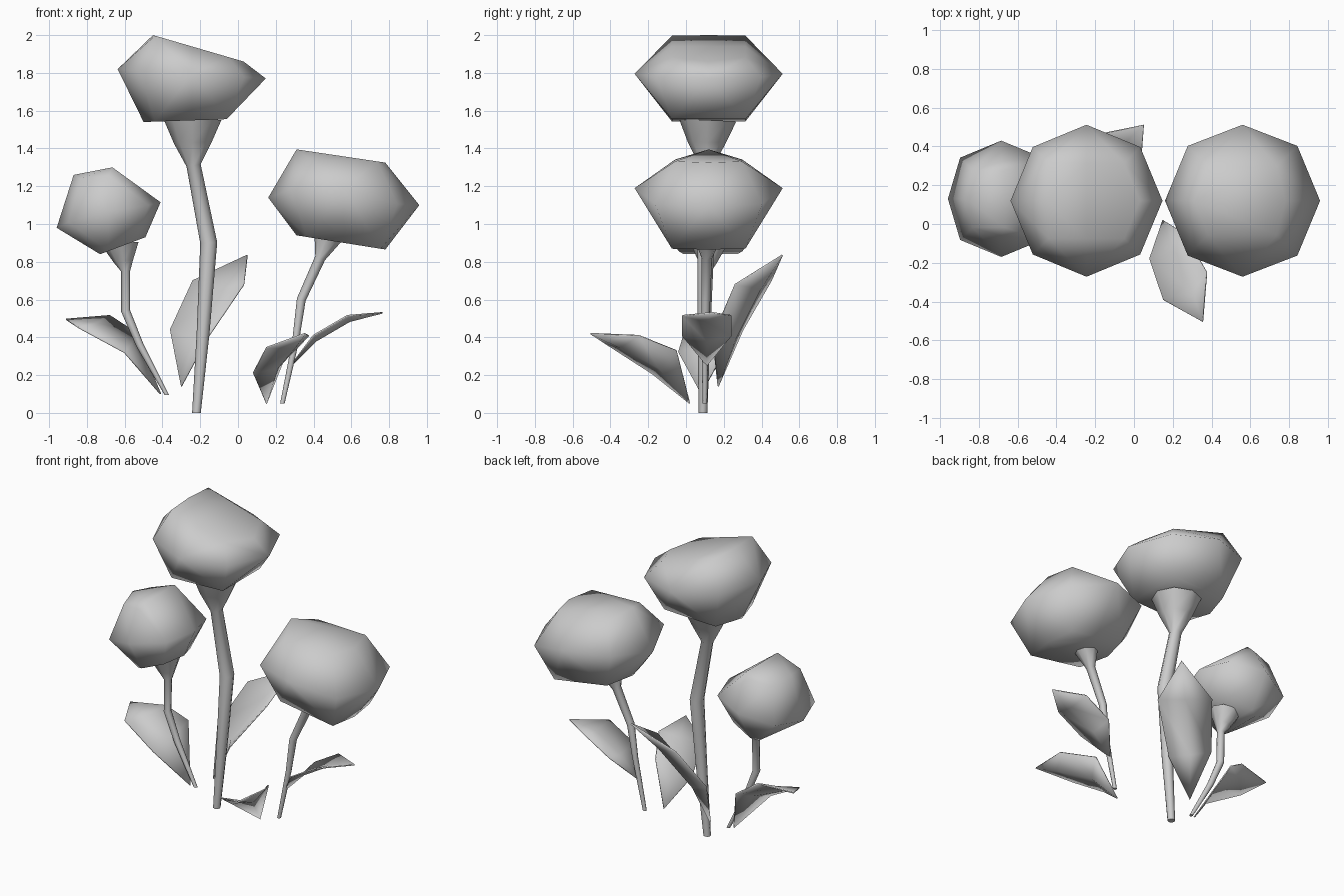
import bpy, bmesh, math
from mathutils import Vector

if "Cube" in bpy.data.objects:
    bpy.data.objects.remove(bpy.data.objects["Cube"])


def finish(name, bm):
    bmesh.ops.recalc_face_normals(bm, faces=bm.faces)
    for f in bm.faces:
        f.smooth = True
    me = bpy.data.meshes.new(name)
    bm.to_mesh(me)
    bm.free()
    ob = bpy.data.objects.new(name, me)
    bpy.context.collection.objects.link(ob)
    return ob


def head(name, cx, cy, rings):
    """Faceted bloom: octagon rings (left x, left z, right x, right z, radius, y limit, side lift)."""
    bm = bmesh.new()
    for xl, zl, xr, zr, r, ylim, lift in rings:
        for i in range(8):
            a = i * math.tau / 8
            x = min(max(cx + r * math.cos(a), xl), xr)
            y = min(max(r * math.sin(a), -ylim), ylim)
            z = zl + (zr - zl) * (x - xl) / (xr - xl)
            if math.cos(a) < 0.1:
                z += lift * abs(math.sin(a))
            bm.verts.new((x, cy + y, z))
    bmesh.ops.remove_doubles(bm, verts=bm.verts, dist=0.002)
    res = bmesh.ops.convex_hull(bm, input=bm.verts)
    junk = {g for g in res["geom_interior"] + res["geom_unused"]
            if isinstance(g, bmesh.types.BMVert)}
    bmesh.ops.delete(bm, geom=list(junk), context='VERTS')
    finish(name, bm)


def stem(name, path, sides=8):
    """Tube through (x, y, z, radius) points, flaring into the calyx."""
    bm = bmesh.new()
    pts = [Vector(p[:3]) for p in path]
    rings = []
    for i, p in enumerate(pts):
        t = (pts[min(i + 1, len(pts) - 1)] - pts[max(i - 1, 0)]).normalized()
        if i == 0:
            t = Vector((0, 0, 1))
        u = Vector((0, 1, 0)).cross(t).normalized()
        v = t.cross(u)
        rings.append([bm.verts.new(p + path[i][3] * (u * math.cos(k * math.tau / sides)
                                                    + v * math.sin(k * math.tau / sides)))
                      for k in range(sides)])
    for a, b in zip(rings, rings[1:]):
        for k in range(sides):
            n = (k + 1) % sides
            bm.faces.new((a[k], a[n], b[n], b[k]))
    bm.faces.new(rings[0])
    bm.faces.new(rings[-1])
    ob = finish(name, bm)
    bpy.context.view_layer.objects.active = ob
    ob.select_set(True)
    bpy.ops.object.shade_smooth_by_angle(angle=math.radians(60))
    ob.select_set(False)


def leaf(name, base, l1, r1, l2, r2, tip, fold):
    """Creased thin blade: two cross sections between base and tip, midrib pushed by fold."""
    bm = bmesh.new()
    fold = Vector(fold)
    mid = [(Vector(l) + Vector(r)) / 2 + fold for l, r in ((l1, r1), (l2, r2))]
    b, a1, a2, c1, c2, t, m1, m2 = [bm.verts.new(p) for p in (base, l1, r1, l2, r2, tip, *mid)]
    for f in ((b, m1, a1), (b, a2, m1), (a1, m1, m2, c1),
              (m1, a2, c2, m2), (c1, m2, t), (m2, c2, t)):
        bm.faces.new(f)
    ob = finish(name, bm)
    mod = ob.modifiers.new("thickness", 'SOLIDIFY')
    mod.thickness = 0.008
    mod.offset = 0


# Blooms
head("bloom_tall", -0.245, 0.12, [
    (-0.50, 1.54, -0.06, 1.555, 0.275, 0.195, 0),
    (-0.64, 1.82, 0.15, 1.77, 0.392, 0.392, 0),
    (-0.45, 2.00, 0.03, 1.86, 0.275, 0.195, 0)])
head("bloom_right", 0.56, 0.12, [
    (0.31, 0.94, 0.78, 0.865, 0.275, 0.195, 0),
    (0.15, 1.14, 0.96, 1.10, 0.40, 0.392, 0.07),
    (0.31, 1.395, 0.78, 1.325, 0.25, 0.21, -0.06)])
head("bloom_left", -0.685, 0.13, [
    (-0.73, 0.84, -0.49, 0.93, 0.20, 0.17, 0),
    (-0.96, 0.98, -0.41, 1.115, 0.30, 0.31, 0.02),
    (-0.87, 1.26, -0.665, 1.30, 0.21, 0.19, -0.04)])

# Stems with flared calyx
stem("stem_tall", [(-0.22, 0.09, 0, 0.023), (-0.185, 0.095, 0.42, 0.034),
                   (-0.155, 0.105, 0.90, 0.045), (-0.235, 0.11, 1.31, 0.038),
                   (-0.24, 0.11, 1.43, 0.10), (-0.24, 0.115, 1.55, 0.152)])
stem("stem_right", [(0.235, 0.10, 0.05, 0.012), (0.305, 0.10, 0.38, 0.018),
                    (0.335, 0.105, 0.60, 0.024), (0.435, 0.11, 0.82, 0.028),
                    (0.475, 0.115, 0.93, 0.075)])
stem("stem_left", [(-0.377, 0.09, 0.095, 0.012), (-0.52, 0.10, 0.36, 0.02),
                   (-0.595, 0.105, 0.54, 0.024), (-0.595, 0.11, 0.75, 0.024),
                   (-0.605, 0.115, 0.80, 0.05), (-0.62, 0.12, 0.89, 0.095)])

# Leaves
leaf("leaf_left", (-0.41, 0.08, 0.10), (-0.55, 0.26, 0.43), (-0.60, -0.04, 0.32),
     (-0.68, 0.21, 0.515), (-0.84, 0.0, 0.45), (-0.91, 0.16, 0.495), (0.01, 0, -0.01))
leaf("leaf_right", (0.28, 0.11, 0.25), (0.40, 0.24, 0.41), (0.40, -0.02, 0.41),
     (0.58, 0.24, 0.515), (0.58, -0.02, 0.515), (0.765, 0.14, 0.53), (0.01, 0, -0.03))
leaf("leaf_back", (-0.30, 0.17, 0.14), (-0.36, 0.30, 0.44), (-0.16, 0.14, 0.40),
     (-0.24, 0.45, 0.70), (0.03, 0.26, 0.68), (0.05, 0.51, 0.835), (0.03, 0.04, -0.03))
leaf("leaf_front", (0.15, 0.02, 0.05), (0.08, -0.18, 0.21), (0.26, -0.05, 0.33),
     (0.15, -0.39, 0.345), (0.375, -0.25, 0.41), (0.355, -0.505, 0.42), (0.04, -0.03, -0.03))
